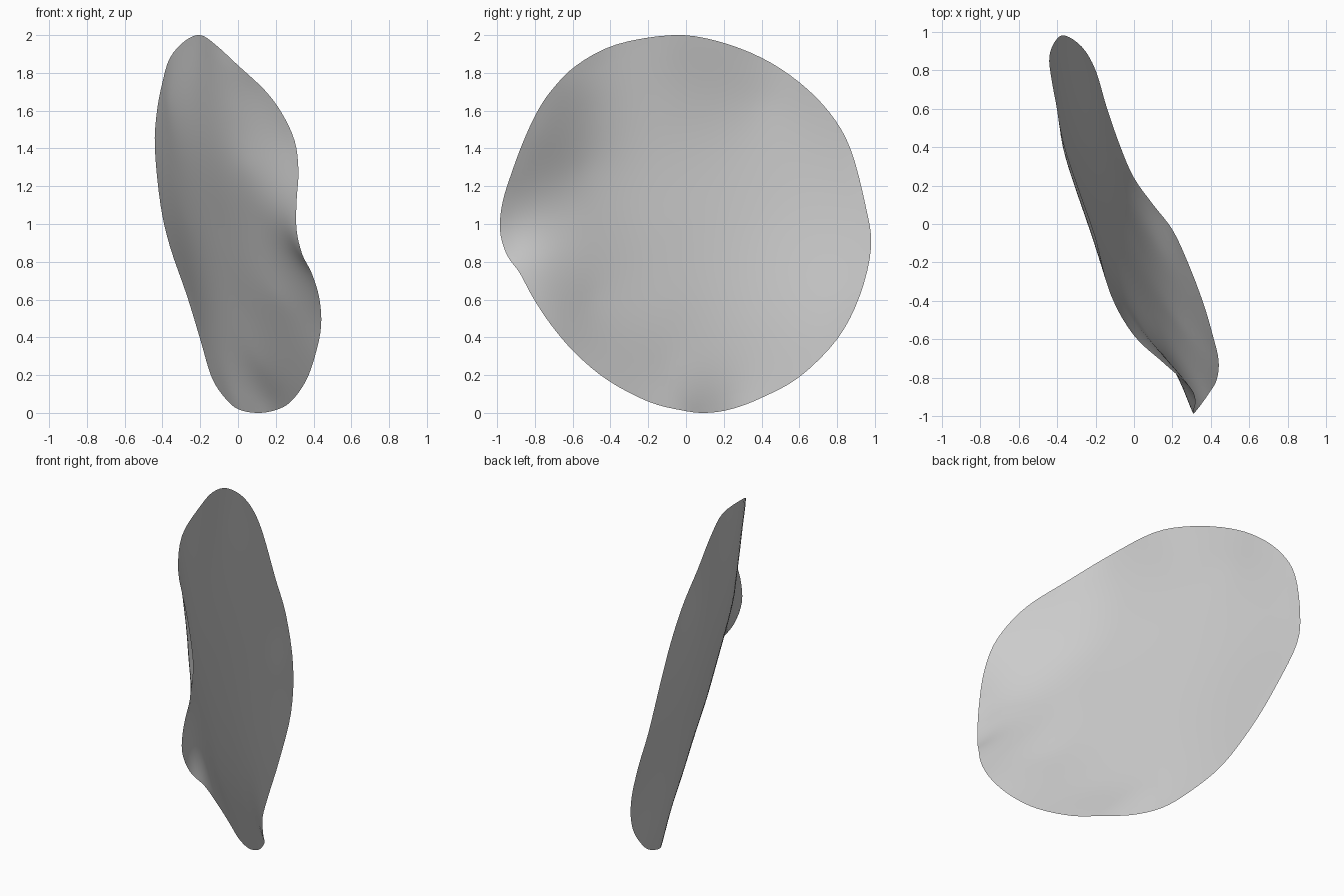
import bpy, bmesh
from math import log
from mathutils import Vector

cube = bpy.data.objects.get("Cube")
if cube:
    bpy.data.objects.remove(cube, do_unlink=True)

# Rim of the warped disc, from the top over the front and bottom to the back
RIM = [Vector(p) for p in (
    (-.2, -.07, 2), (-.12, -.37, 1.95), (0, -.58, 1.84), (.14, -.71, 1.71),
    (.23, -.79, 1.59), (.3, -.86, 1.44), (.32, -.92, 1.28), (.31, -.97, 1.12),
    (.31, -.985, .97), (.34, -.95, .84), (.39, -.88, .74), (.43, -.81, .61),
    (.44, -.71, .46), (.41, -.58, .31), (.36, -.41, .17), (.28, -.2, .06),
    (.2, -.03, .015), (.1, .1, 0), (0, .24, .02), (-.07, .4, .08),
    (-.14, .6, .19), (-.2, .8, .39), (-.27, .92, .62), (-.36, .98, .88),
    (-.41, .95, 1.1), (-.44, .87, 1.4), (-.43, .76, 1.59), (-.4, .6, 1.75),
    (-.36, .4, 1.88), (-.28, .16, 1.97))]
# Points inside the disc that set its sag and the curl at the front
INSIDE = [Vector(p) for p in (
    (-.02, -.5, 1.6), (.05, -.55, 1.3), (.12, -.55, 1), (.3, -.75, .8),
    (.22, -.5, .6), (-.205, -.1, 1.6), (-.17, -.1, 1.3), (-.1, -.1, 1),
    (.02, -.1, .55), (.12, -.1, .25), (-.37, .4, 1.65), (-.33, .4, 1.3),
    (-.27, .4, 1), (-.15, .4, .5))]
STEPS, RINGS = 4, 24


def bend(a, b):
    """Thin plate kernel between two points seen from the side."""
    d = (a.y - b.y) ** 2 + (a.z - b.z) ** 2
    return d * log(d) if d > 1e-12 else 0


def basis(p, knots):
    return [bend(p, k) for k in knots] + [1, p.y, p.z]


def solve(rows):
    """Gaussian elimination on rows that end with the right-hand side."""
    n = len(rows)
    for i in range(n):
        best = max(range(i, n), key=lambda r: abs(rows[r][i]))
        rows[i], rows[best] = rows[best], rows[i]
        rows[i] = [v / rows[i][i] for v in rows[i]]
        for r in range(n):
            if r != i:
                f = rows[r][i]
                rows[r] = [v - f * w for v, w in zip(rows[r], rows[i])]
    return [row[-1] for row in rows]


def fit_plate(knots):
    rows = [basis(k, knots) + [k.x] for k in knots]
    for side in (lambda k: 1, lambda k: k.y, lambda k: k.z):
        rows.append([side(k) for k in knots] + [0] * 4)
    return solve(rows)


def smooth_rim():
    """Closed Catmull-Rom curve through the rim points."""
    n, result = len(RIM), []
    for i in range(n):
        a, b, c, d = (RIM[(i + k) % n] for k in (-1, 0, 1, 2))
        for s in range(STEPS):
            t = s / STEPS
            result.append(b + (c - a) * t / 2
                          + (a * 2 - b * 5 + c * 4 - d) * t * t / 2
                          + (b * 3 - a - c * 3 + d) * t ** 3 / 2)
    return result


# Fit a smooth plate through the rim and the inner points
rim = smooth_rim()
knots = RIM + INSIDE
weights = fit_plate(knots)
middle = Vector((0, 0, 1))


def sheet_point(p):
    depth = sum(w * v for w, v in zip(weights, basis(p, knots)))
    return Vector((depth, p.y, p.z))


# Build the sheet as shrinking rings around a central fan
bm = bmesh.new()
centre = bm.verts.new(sheet_point(middle))
rings = [[bm.verts.new(sheet_point(middle.lerp(p, r / RINGS))) for p in rim]
         for r in range(1, RINGS)]
rings.append([bm.verts.new(p) for p in rim])
for i in range(len(rim)):
    j = (i + 1) % len(rim)
    bm.faces.new((centre, rings[0][i], rings[0][j]))
    for inner, outer in zip(rings, rings[1:]):
        bm.faces.new((inner[i], outer[i], outer[j], inner[j]))
for face in bm.faces:
    face.smooth = True
mesh = bpy.data.meshes.new("warped_disc")
bm.to_mesh(mesh)
bm.free()
disc = bpy.data.objects.new("warped_disc", mesh)
bpy.context.collection.objects.link(disc)

# Plain grey material
grey = bpy.data.materials.new("light_grey")
grey.use_nodes = True
colour = (.6, .6, .6, 1)
grey.diffuse_color = colour
grey.node_tree.nodes["Principled BSDF"].inputs["Base Color"].default_value = colour
mesh.materials.append(grey)
